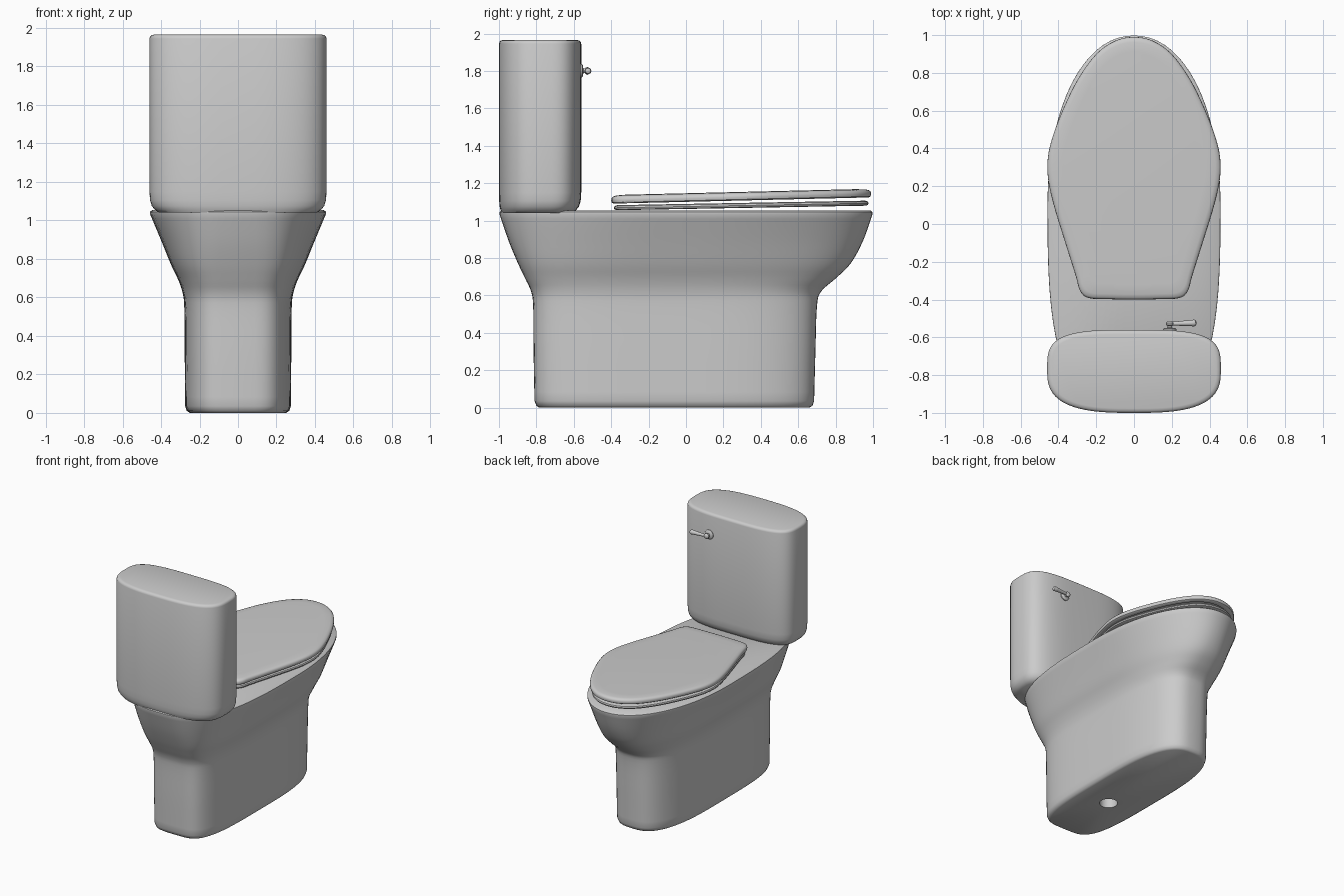
import bpy, bmesh
from math import sin, cos, pi, radians, copysign
from mathutils import Matrix, Vector


def finish(bm, name):
    bmesh.ops.recalc_face_normals(bm, faces=bm.faces)
    me = bpy.data.meshes.new(name)
    bm.to_mesh(me)
    bm.free()
    ob = bpy.data.objects.new(name, me)
    bpy.context.collection.objects.link(ob)
    bpy.ops.object.select_all(action='DESELECT')
    bpy.context.view_layer.objects.active = ob
    ob.select_set(True)
    bpy.ops.object.shade_smooth_by_angle(angle=radians(40))
    return ob


def loft(name, rings, closed=False):
    """Skin a list of equal-length vertex rings, capped or joined end to start."""
    bm = bmesh.new()
    vs = [[bm.verts.new(p) for p in r] for r in rings]
    n = len(vs[0])
    pairs = list(zip(vs, vs[1:])) + ([(vs[-1], vs[0])] if closed else [])
    for a, b in pairs:
        for i in range(n):
            j = (i + 1) % n
            bm.faces.new((a[i], a[j], b[j], b[i]))
    if not closed:
        bm.faces.new(vs[0][::-1])
        bm.faces.new(vs[-1])
    return finish(bm, name)


def catmull(pts, steps, loop=False):
    """Smooth curve through tuples of any size."""
    n, out = len(pts), []
    for i in range(n if loop else n - 1):
        idx = [i - 1, i, i + 1, i + 2]
        idx = [k % n if loop else min(max(k, 0), n - 1) for k in idx]
        p = [Vector(pts[k]) for k in idx]
        for s in range(steps):
            t = s / steps
            out.append(0.5 * (2 * p[1] + (p[2] - p[0]) * t
                              + (2 * p[0] - 5 * p[1] + 4 * p[2] - p[3]) * t * t
                              + (3 * p[1] - p[0] - 3 * p[2] + p[3]) * t ** 3))
    if not loop:
        out.append(Vector(pts[-1]))
    return out


def ring(z, y0, y1, hw, yc, n0, n1, count=72):
    """Egg-like superellipse: exponent n0 on the -y half, n1 on the +y half."""
    pts = []
    for i in range(count):
        a = 2 * pi * i / count
        c, s = cos(a), sin(a)
        e = 2 / (n1 if s > 0 else n0)
        x = copysign(abs(c) ** e, c) * hw
        y = yc + (abs(s) ** e * (y1 - yc) if s > 0 else -abs(s) ** e * (yc - y0))
        pts.append((x, y, z))
    return pts


# Body: drain hole, pedestal, flared bowl, rim and inner basin in one skin
outer = catmull([
    (0.035, -0.81, 0.685, 0.275, 0.0, 4.2, 2.8),
    (0.30, -0.815, 0.692, 0.277, 0.0, 4.2, 2.8),
    (0.54, -0.817, 0.70, 0.279, 0.0, 4.2, 2.8),
    (0.62, -0.828, 0.722, 0.287, 0.0, 4.1, 2.7),
    (0.69, -0.86, 0.80, 0.310, 0.02, 4.0, 2.5),
    (0.77, -0.898, 0.88, 0.348, 0.04, 3.8, 2.3),
    (0.89, -0.948, 0.946, 0.397, 0.07, 3.4, 2.15),
    (1.035, -0.998, 0.998, 0.458, 0.10, 3.0, 2.1)], 4)
rows = [(0.35, -0.355, -0.225, 0.065, -0.29, 2, 2),
        (0.0, -0.355, -0.225, 0.065, -0.29, 2, 2),
        (0.0, -0.785, 0.66, 0.250, 0.0, 4.2, 2.8),
        (0.01, -0.80, 0.676, 0.266, 0.0, 4.2, 2.8)]
rows += [tuple(r) for r in outer]
rows += [(1.045, -0.998, 0.998, 0.457, 0.10, 3.0, 2.1),
         (1.053, -0.988, 0.988, 0.447, 0.10, 3.0, 2.1),
         (1.053, -0.20, 0.80, 0.29, 0.28, 2.2, 2.0),
         (1.03, -0.185, 0.785, 0.278, 0.28, 2.2, 2.0),
         (0.85, -0.12, 0.70, 0.24, 0.25, 2, 2),
         (0.68, 0.0, 0.45, 0.15, 0.2, 2, 2),
         (0.62, 0.08, 0.28, 0.08, 0.18, 2, 2)]
loft("bowl_body", [ring(*r) for r in rows])

# Tank with rounded top and bottom edges
prof = [(1.04, 0.05), (1.055, 0.028), (1.075, 0.012), (1.105, 0.003), (1.15, 0),
        (1.945, 0), (1.955, 0.003), (1.962, 0.010), (1.966, 0.024)]
loft("tank", [ring(z, -1 + d * 0.3 if z < 1.5 else -1 + d, -0.56 - d, 0.46 - d,
                   -0.77, 2.9, 3.5) for z, d in prof])

# Shared seat outline, right half from back to front, then mirrored
half = [(0, -0.40), (0.13, -0.398), (0.24, -0.392), (0.285, -0.355), (0.31, -0.27),
        (0.37, -0.08), (0.425, 0.10), (0.455, 0.24), (0.455, 0.36), (0.425, 0.48),
        (0.37, 0.62), (0.295, 0.77), (0.20, 0.90), (0.10, 0.97), (0, 0.99)]
outline = catmull(half + [(-x, y) for x, y in half[-2:0:-1]], 4, True)


def plate(z, d, slope):
    """Outline inset by d at height z, sloping up towards +y."""
    pts = []
    for x, y in outline:
        px, py = x * (1 - d / 0.455), 0.295 + (y - 0.295) * (1 - d / 0.695)
        pts.append((px, py, z + slope * py))
    return pts


# Seat ring
seat = [(1.062, 0.03), (1.066, 0.018), (1.075, 0.014), (1.084, 0.018), (1.089, 0.032),
        (1.089, 0.15), (1.084, 0.165), (1.068, 0.165), (1.062, 0.155)]
loft("seat", [plate(z, d, 0.018) for z, d in seat], closed=True)

# Lid with a shallow hollow underneath
lid = [(1.118, 0.07), (1.116, 0.05), (1.101, 0.04), (1.100, 0.012), (1.106, 0.003),
       (1.118, 0.0), (1.130, 0.002), (1.138, 0.010), (1.143, 0.028), (1.146, 0.08)]
loft("lid", [plate(z, d, 0.024) for z, d in lid])


# Flush lever parts: lathe along an axis from (distance, radius) pairs
def lathe(name, prof, start, axis):
    m = Matrix.Translation(start) @ Vector(axis).to_track_quat('Z', 'Y').to_matrix().to_4x4()
    return loft(name, [[m @ Vector((r * cos(2 * pi * i / 20), r * sin(2 * pi * i / 20), d))
                        for i in range(20)] for d, r in prof])


lathe("lever_mount", [(0, 0.036), (0.016, 0.036), (0.022, 0.030), (0.024, 0.012),
                      (0.034, 0.012), (0.038, 0.019), (0.048, 0.021), (0.056, 0.016),
                      (0.060, 0.006)], (0.19, -0.573, 1.80), (0, 1, 0))
lathe("flush_lever", [(0, 0.009), (0.11, 0.016), (0.128, 0.018), (0.137, 0.014),
                      (0.141, 0.005)], (0.19, -0.528, 1.80), (1, 0.03, 0))
